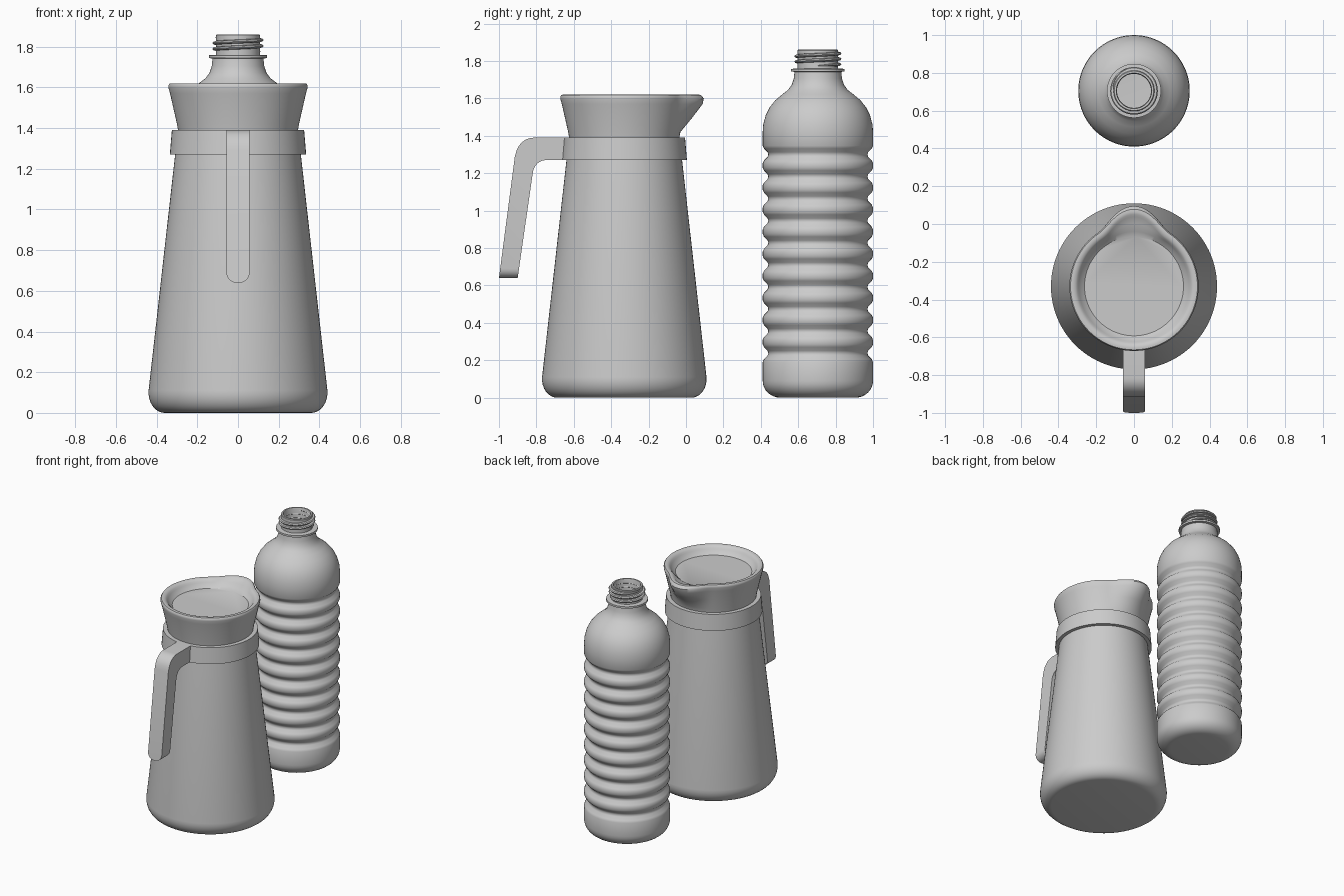
import bpy, bmesh, math
from mathutils import Vector

if "Cube" in bpy.data.objects:
    bpy.data.objects.remove(bpy.data.objects["Cube"])

JUG_Y, BOTTLE_Y = -0.33, 0.705


def finish(bm, name, angle=35):
    bmesh.ops.recalc_face_normals(bm, faces=bm.faces)
    me = bpy.data.meshes.new(name)
    bm.to_mesh(me)
    bm.free()
    ob = bpy.data.objects.new(name, me)
    bpy.context.collection.objects.link(ob)
    bpy.ops.object.select_all(action='DESELECT')
    ob.select_set(True)
    bpy.context.view_layer.objects.active = ob
    bpy.ops.object.shade_smooth_by_angle(angle=math.radians(angle))
    return ob


def loft(name, profile, cy, n=96, caps=(False, False), closed=False, angle=35):
    """Rings from (radius, z, spout reach); the spout points to +y."""
    bm = bmesh.new()
    rings = []
    for r, z, reach in profile:
        ring = []
        for i in range(n):
            a = 2 * math.pi * i / n
            off = abs((a - math.pi / 2 + math.pi) % (2 * math.pi) - math.pi)
            f = math.cos(math.pi / 2 * off / 0.6) ** 2 if off < 0.6 else 0
            rr = r + reach * f
            ring.append(bm.verts.new((rr * math.cos(a), cy + rr * math.sin(a), z)))
        rings.append(ring)
    pairs = list(zip(rings, rings[1:])) + ([(rings[-1], rings[0])] if closed else [])
    for lo, hi in pairs:
        for i in range(n):
            j = (i + 1) % n
            bm.faces.new((lo[i], lo[j], hi[j], hi[i]))
    if caps[0]:
        bm.faces.new(rings[0])
    if caps[1]:
        bm.faces.new(rings[-1])
    return finish(bm, name, angle)


def lathe(name, profile, cy, **kw):
    return loft(name, [(r, z, 0) for r, z in profile], cy, **kw)


def arc(cx, cz, rx, rz, a0, a1, steps=8):
    return [(cx + rx * math.cos(math.radians(a0 + (a1 - a0) * i / steps)),
             cz + rz * math.sin(math.radians(a0 + (a1 - a0) * i / steps)))
            for i in range(steps + 1)]


# Jug body: tapered, rounded foot
lathe("jug_body", arc(0.36, 0.1, 0.08, 0.1, -90, 6) + [(0.309, 1.27), (0.297, 1.39)],
      JUG_Y, caps=(True, True))

# Jug collar band
lathe("jug_collar", [(0.30, 1.27), (0.335, 1.27), (0.325, 1.39), (0.29, 1.39)],
      JUG_Y, closed=True)

# Flared jug head with pouring spout and recessed lid
loft("jug_head", [(0.293, 1.38, 0), (0.300, 1.42, 0), (0.317, 1.495, 0.045),
                  (0.334, 1.57, 0.085), (0.342, 1.598, 0.083), (0.342, 1.61, 0.076),
                  (0.336, 1.619, 0.072), (0.325, 1.62, 0.070), (0.310, 1.617, 0.070),
                  (0.300, 1.608, 0.068), (0.292, 1.597, 0.04), (0.280, 1.58, 0.01),
                  (0.262, 1.565, 0)], JUG_Y, n=128, caps=(False, True))

# Handle: side outline extruded across x, lower corners rounded
outline = ([(-1.0, 0.64), (-0.915, 1.29)]
           + arc(-0.815, 1.28, 0.098, 0.11, 165, 90)
           + [(-0.64, 1.39), (-0.64, 1.27), (-0.75, 1.27)]
           + arc(-0.75, 1.19, 0.07, 0.08, 100, 172)
           + [(-0.90, 0.64)])
bm = bmesh.new()
face = bm.faces.new([bm.verts.new((-0.057, y, z)) for y, z in outline])
ext = bmesh.ops.extrude_face_region(bm, geom=[face])["geom"]
bmesh.ops.translate(bm, vec=(0.114, 0, 0),
                    verts=[g for g in ext if isinstance(g, bmesh.types.BMVert)])
low = [e for e in bm.edges if all(v.co.z < 0.65 for v in e.verts)
       and abs(e.verts[0].co.x - e.verts[1].co.x) < 1e-4]
bmesh.ops.bevel(bm, geom=low, offset=0.05, segments=6, profile=0.5, affect='EDGES')
finish(bm, "jug_handle")

# Bottle: rounded foot, ten grooves, domed shoulder, flanged neck, open mouth
R = 0.295
prof = arc(0.20, 0.09, R - 0.20, 0.09, -90, 0)
for k in range(10):
    zc = 0.238 + 0.118 * k
    prof += [(R, zc - 0.047), (R - 0.007, zc - 0.032), (R - 0.026, zc - 0.013),
             (R - 0.030, zc), (R - 0.026, zc + 0.013), (R - 0.007, zc + 0.032),
             (R, zc + 0.047)]
prof += [(R, 1.42), (0.292, 1.46), (0.279, 1.51), (0.258, 1.552), (0.228, 1.59),
         (0.19, 1.622), (0.16, 1.645), (0.14, 1.672), (0.129, 1.705), (0.125, 1.742),
         (0.143, 1.744), (0.143, 1.758), (0.108, 1.76), (0.108, 1.857), (0.104, 1.861),
         (0.094, 1.861), (0.092, 1.855), (0.092, 1.74)]
lathe("bottle", prof, BOTTLE_Y, caps=(True, False), angle=40)

# Screw thread: tapered helix swept round the neck
bm = bmesh.new()
steps, turns, sides, rows = 150, 2.5, 8, []
for s in range(steps + 1):
    t = s / steps
    a = 2 * math.pi * turns * t
    size = 0.002 + 0.010 * min(1, 12 * t, 12 * (1 - t))
    d = Vector((math.cos(a), math.sin(a), 0))
    mid = Vector((0, BOTTLE_Y, 1.775 + 0.072 * t)) + d * 0.108
    rows.append([bm.verts.new(mid + d * 1.5 * size * math.cos(q) + Vector((0, 0, 0.8 * size * math.sin(q))))
                 for q in (2 * math.pi * i / sides for i in range(sides))])
for lo, hi in zip(rows, rows[1:]):
    for i in range(sides):
        j = (i + 1) % sides
        bm.faces.new((lo[i], lo[j], hi[j], hi[i]))
bm.faces.new(rows[0])
bm.faces.new(rows[-1])
finish(bm, "bottle_thread")
